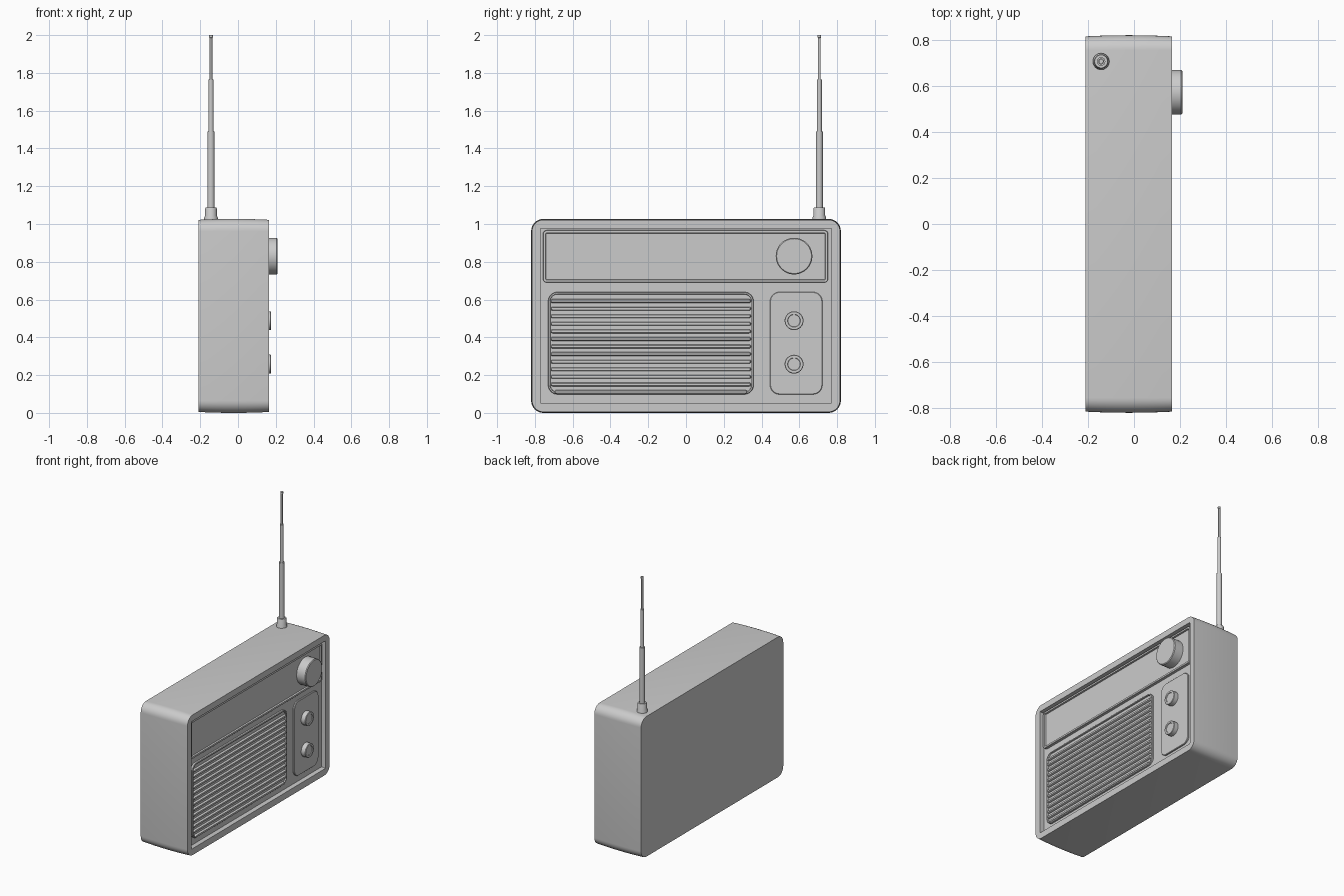
import bpy, bmesh, math
from mathutils import Matrix, Vector

if "Cube" in bpy.data.objects:
    bpy.data.objects.remove(bpy.data.objects["Cube"])


def finish(name, bm, angle=35):
    bmesh.ops.recalc_face_normals(bm, faces=bm.faces)
    mesh = bpy.data.meshes.new(name)
    bm.to_mesh(mesh)
    bm.free()
    ob = bpy.data.objects.new(name, mesh)
    bpy.context.collection.objects.link(ob)
    bpy.ops.object.select_all(action='DESELECT')
    ob.select_set(True)
    bpy.context.view_layer.objects.active = ob
    bpy.ops.object.shade_smooth_by_angle(angle=math.radians(angle))
    return ob


def rounded(x, y0, y1, z0, z1, r, n=8):
    """Rounded rectangle outline in the plane at x."""
    pts = []
    for k, (cy, cz) in enumerate([(y1 - r, z1 - r), (y0 + r, z1 - r),
                                  (y0 + r, z0 + r), (y1 - r, z0 + r)]):
        for i in range(n + 1):
            a = math.pi / 2 * (k + i / n)
            pts.append(Vector((x, cy + r * math.cos(a), cz + r * math.sin(a))))
    return pts


def loft(name, rings):
    """Skin a list of outlines and cap both ends."""
    bm = bmesh.new()
    loops = [[bm.verts.new(p) for p in ring] for ring in rings]
    for a, b in zip(loops, loops[1:]):
        for i in range(len(a)):
            j = (i + 1) % len(a)
            bm.faces.new((a[i], a[j], b[j], b[i]))
    bm.faces.new(loops[0])
    bm.faces.new(loops[-1])
    return finish(name, bm)


def inset_rings(steps, y0, y1, z0, z1, r):
    return [rounded(x, y0 + d, y1 - d, z0 + d, z1 - d, max(r - d, 0.004))
            for x, d in steps]


def turned(name, profile, origin, axis='Z', n=40):
    """Solid of revolution from (radius, height) pairs."""
    rot = Matrix.Rotation(math.pi / 2, 4, 'Y') if axis == 'X' else Matrix.Identity(4)
    mat = Matrix.Translation(origin) @ rot
    rings = [[mat @ Vector((r * math.cos(2 * math.pi * i / n),
                            r * math.sin(2 * math.pi * i / n), h))
              for i in range(n)] for r, h in profile]
    return loft(name, rings)


# Case: slightly crowned sides, sharp rims, recessed front
BACK, FRONT, FLOOR = -0.21, 0.165, 0.13
steps = []
for i in range(9):
    t = i / 4 - 1
    steps.append((BACK + (FRONT - BACK) * i / 8, 0.005 * t * t))
case_rings = inset_rings(steps, -0.82, 0.82, 0, 1.027, 0.065)
case_rings += [rounded(x, -0.77, 0.77, 0.052, 0.977, 0.004) for x in (FRONT, FLOOR)]
loft("radio_case", case_rings)

# Tuning dial panel: raised lip with sunken window
loft("dial_panel", inset_rings(
    [(FLOOR - 0.005, 0), (0.148, 0), (0.15, 0.002), (0.15, 0.014), (0.138, 0.016)],
    -0.757, 0.752, 0.69, 0.967, 0.02))

# Speaker panel with horizontal slats
loft("speaker_panel", inset_rings(
    [(FLOOR - 0.005, 0), (0.142, 0), (0.145, 0.003), (0.145, 0.01), (0.136, 0.012)],
    -0.73, 0.358, 0.098, 0.64, 0.05))
for i in range(13):
    z = 0.592 - i * 0.0401
    half = 0.53 if i < 12 else 0.51
    loft("speaker_slat", inset_rings(
        [(0.13, 0), (0.144, 0), (0.15, 0.004)],
        -0.186 - half, -0.186 + half, z - 0.01, z + 0.01, 0.0095))

# Control panel
loft("control_panel", inset_rings(
    [(FLOOR - 0.005, 0), (0.138, 0), (0.141, 0.003)],
    0.445, 0.722, 0.098, 0.64, 0.05))

# Knobs
turned("tuning_knob", [(0.097, 0), (0.097, 0.07), (0.092, 0.075)],
       (0.135, 0.572, 0.83), 'X', 48)
for z in (0.488, 0.258):
    turned("small_knob", [(0.05, 0), (0.05, 0.038), (0.047, 0.041),
                          (0.034, 0.041), (0.032, 0.037)],
           (0.135, 0.572, z), 'X', 32)

# Telescopic antenna
turned("antenna", [(0.036, 1.015), (0.036, 1.035), (0.031, 1.045), (0.031, 1.082),
                   (0.028, 1.087), (0.0185, 1.087), (0.0185, 1.49), (0.013, 1.49),
                   (0.013, 1.765), (0.007, 1.765), (0.007, 1.985), (0.01, 1.988),
                   (0.01, 2.0)],
       (-0.143, 0.706, 0), 'Z', 24)
